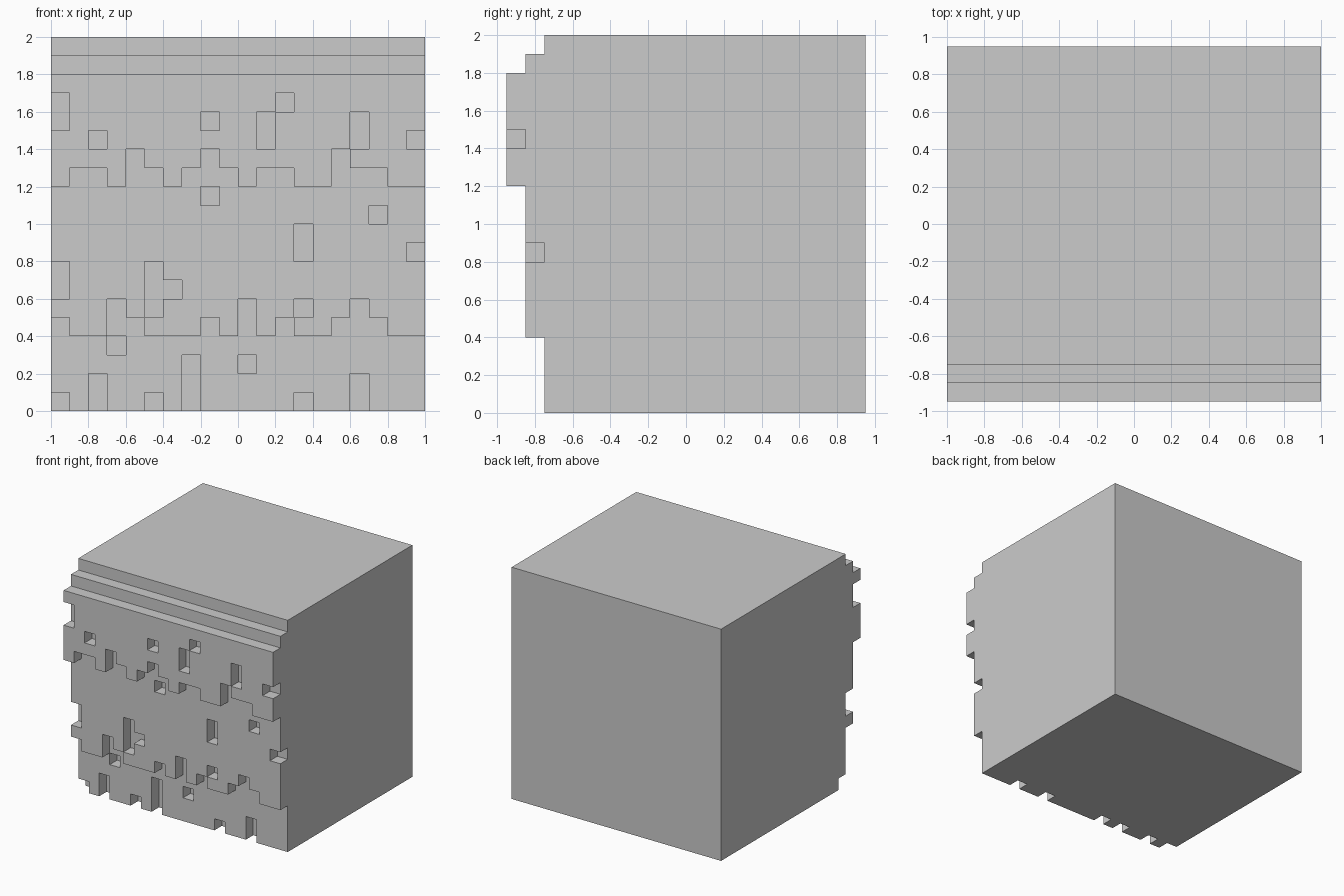
import bpy, bmesh

if "Cube" in bpy.data.objects:
    bpy.data.objects.remove(bpy.data.objects["Cube"])

N, S = 20, 0.1                                  # 20 x 20 cells on the front face
PLANES = [-0.95, -0.85, -0.75, -0.65, 0.95]     # y planes of the layers, front to back

# Ragged lower edges of the two overhanging tiers (cells above z = 1.2 and z = 0.4)
UPPER_EDGE = "01102101210110021100"
LOWER_EDGE = "10021000102010012100"

# Missing chips: (column, first row, row count)
CHIPS = [(0, 15, 2), (2, 14, 1), (8, 15, 1), (11, 14, 2), (12, 16, 1), (16, 14, 2), (19, 14, 1),
         (8, 11, 1), (17, 10, 1), (13, 8, 2), (19, 8, 1), (0, 6, 2), (5, 5, 3), (6, 6, 1), (13, 5, 1),
         (3, 3, 1), (10, 2, 1), (0, 0, 1), (2, 0, 2), (5, 0, 1), (7, 0, 3), (13, 0, 1), (16, 0, 2)]


def tier(col, row):
    """Index of the plane where this cell's front face lies."""
    if row == 19:
        return 2
    if row == 18:
        return 1
    if row >= 12 + int(UPPER_EDGE[col]):
        return 0
    return 1 if row >= 4 + int(LOWER_EDGE[col]) else 2


depth = {(c, r): tier(c, r) for c in range(N) for r in range(N)}
for c, r0, count in CHIPS:
    for r in range(r0, r0 + count):
        depth[c, r] += 1


def solid(c, k, r):
    return (c, r) in depth and depth[c, r] <= k < len(PLANES) - 1


# Block: emit only the exposed cell sides, then merge flat regions
bm = bmesh.new()
for (c, r) in depth:
    for k in range(len(PLANES) - 1):
        if not solid(c, k, r):
            continue
        for axis in range(3):
            for side in (0, 1):
                nb = [c, k, r]
                nb[axis] += 2 * side - 1
                if solid(*nb):
                    continue
                u, v = (axis + 1) % 3, (axis + 2) % 3
                quad = []
                for du, dv in ((0, 0), (1, 0), (1, 1), (0, 1)):
                    p = [c, k, r]
                    p[axis] += side
                    p[u] += du
                    p[v] += dv
                    quad.append(bm.verts.new((-1 + p[0] * S, PLANES[p[1]], p[2] * S)))
                bm.faces.new(quad if side else quad[::-1])
bmesh.ops.remove_doubles(bm, verts=bm.verts, dist=1e-4)
bmesh.ops.dissolve_limit(bm, angle_limit=0.01, verts=bm.verts, edges=bm.edges)

mesh = bpy.data.meshes.new("ragged_front_block")
bm.to_mesh(mesh)
bm.free()
bpy.context.collection.objects.link(bpy.data.objects.new("ragged_front_block", mesh))
